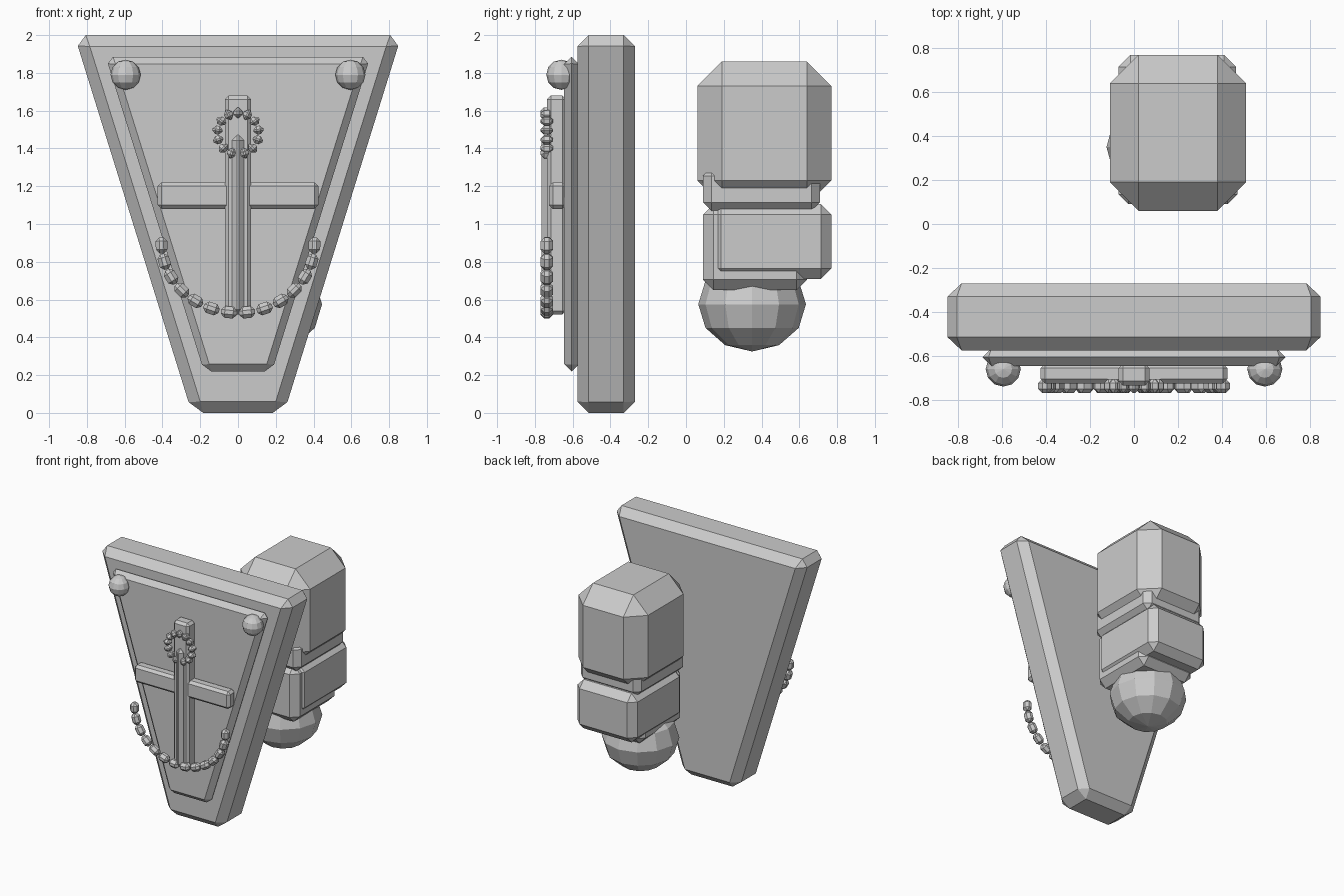
import bpy
import bmesh
import math
from mathutils import Matrix, Vector

cube = bpy.data.objects.get("Cube")
if cube:
    bpy.data.objects.remove(cube, do_unlink=True)

stone = bpy.data.materials.new("grey stone")
stone.use_nodes = True
GREY = (0.6, 0.6, 0.6, 1)
stone.diffuse_color = GREY
stone.node_tree.nodes["Principled BSDF"].inputs["Base Color"].default_value = GREY


def finish(name, bm, bevel=0):
    """Turn a bmesh into a flat-shaded object with chamfered edges."""
    bmesh.ops.recalc_face_normals(bm, faces=bm.faces)
    mesh = bpy.data.meshes.new(name)
    bm.to_mesh(mesh)
    bm.free()
    mesh.materials.append(stone)
    obj = bpy.data.objects.new(name, mesh)
    bpy.context.collection.objects.link(obj)
    if bevel:
        mod = obj.modifiers.new("chamfer", 'BEVEL')
        mod.width = bevel
        mod.segments = 1
        mod.limit_method = 'NONE'
    return obj


def slab(name, half_top, half_bottom, y_range, z_range, bevel):
    """Plate that tapers towards the bottom."""
    bm = bmesh.new()
    low, high = z_range
    outline = [(-half_bottom, low), (half_bottom, low), (half_top, high), (-half_top, high)]
    front, back = [[bm.verts.new((x, y, z)) for x, z in outline] for y in y_range]
    bm.faces.new(front)
    bm.faces.new(back[::-1])
    for i in range(4):
        j = (i + 1) % 4
        bm.faces.new((front[i], back[i], back[j], front[j]))
    return finish(name, bm, bevel)


def block(name, x_range, y_range, z_range, bevel):
    """Chamfered box between given limits."""
    ranges = (x_range, y_range, z_range)
    centre = Vector([(a + b) / 2 for a, b in ranges])
    size = Vector([b - a for a, b in ranges])
    bm = bmesh.new()
    bmesh.ops.create_cube(bm, size=1, matrix=Matrix.LocRotScale(centre, None, size))
    return finish(name, bm, bevel)


def ball(name, centre, radii):
    bm = bmesh.new()
    bmesh.ops.create_uvsphere(bm, u_segments=12, v_segments=6, radius=1,
                              matrix=Matrix.LocRotScale(Vector(centre), None, Vector(radii)))
    return finish(name, bm)


def beads(name, count, start, end, centre, radii, size, bevel):
    """Beads strung along an elliptical arc, each turned along the arc."""
    bm = bmesh.new()
    for i in range(count):
        t = math.radians(start + (end - start) * i / (count - 1))
        place = Vector((centre[0] + radii[0] * math.cos(t), centre[1],
                        centre[2] + radii[1] * math.sin(t)))
        slope = math.atan2(radii[1] * math.cos(t), -radii[0] * math.sin(t))
        turn = Matrix.Rotation(-slope, 3, 'Y').to_quaternion()
        bmesh.ops.create_cube(bm, size=1, matrix=Matrix.LocRotScale(place, turn, Vector(size)))
    return finish(name, bm, bevel)


# Shield body and its raised front plate
slab("shield", 0.866, 0.244, (-0.575, -0.27), (0, 2), 0.06)
slab("shield_plate", 0.70, 0.18, (-0.645, -0.567), (0.22, 1.885), 0.038)

# Studs in the upper corners
for side, label in ((-1, "right"), (1, "left")):
    ball(label + "_stud", (side * 0.595, -0.66, 1.79), (0.08, 0.08, 0.08))

# Cross with a thin ridge down its middle
block("cross_upright", (-0.07, 0.07), (-0.735, -0.635), (0.52, 1.68), 0.02)
block("cross_bar", (-0.425, 0.425), (-0.725, -0.635), (1.08, 1.22), 0.02)
block("cross_ridge", (-0.032, 0.032), (-0.765, -0.70), (0.52, 1.47), 0.028)

# Small wreath and hanging chain
beads("wreath", 13, -72, 252, (0, -0.737, 1.48), (0.11, 0.11), (0.045, 0.065, 0.055), 0.018)
beads("chain", 14, 182, 358, (0, -0.737, 0.9), (0.405, 0.37), (0.085, 0.066, 0.062), 0.02)

# Arm behind the shield
block("upper_arm", (-0.11, 0.51), (0.06, 0.77), (1.10, 1.86), 0.13)
block("elbow_band", (-0.07, 0.47), (0.09, 0.71), (1.07, 1.30), 0.045)
block("forearm", (-0.07, 0.465), (0.13, 0.77), (0.71, 1.105), 0.055)
block("forearm_core", (-0.05, 0.45), (0.09, 0.64), (0.65, 1.105), 0.055)
ball("fist", (0.16, 0.35, 0.575), (0.285, 0.285, 0.25))
